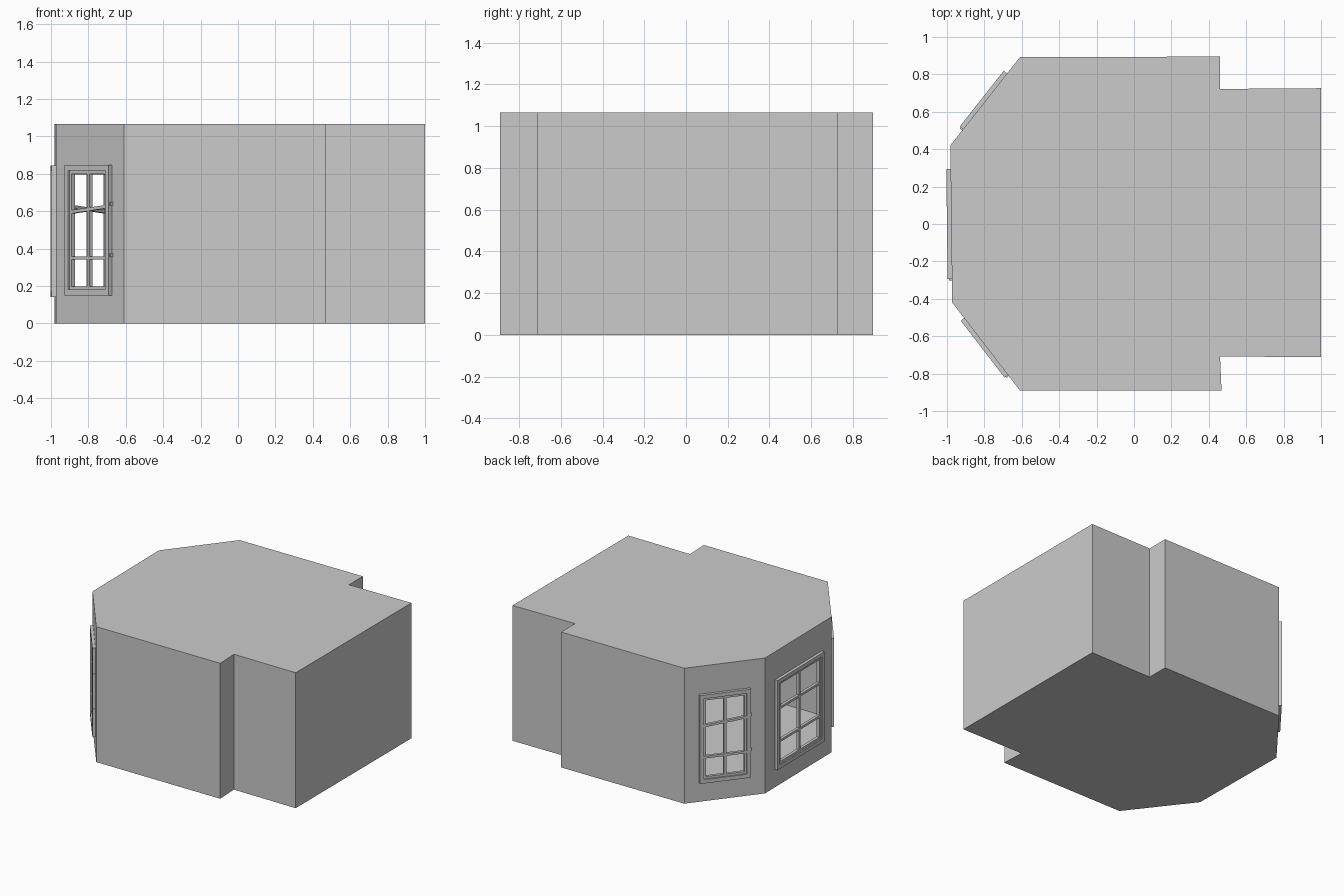
import bpy, bmesh
from mathutils import Vector, Matrix

if "Cube" in bpy.data.objects:
    bpy.data.objects.remove(bpy.data.objects["Cube"])

H = 1.065
# Footprint, counter-clockwise from the front left corner
OUTLINE = [(-0.61, -0.89), (0.468, -0.89), (0.46, -0.708), (1.0, -0.712),
           (1.0, 0.726), (0.46, 0.722), (0.46, 0.895), (-0.61, 0.892),
           (-0.982, 0.42), (-0.972, -0.42)]
# wall index: (half width of casing, bottom, top, rise of upper bar)
WINDOWS = {7: (0.19, 0.15, 0.845, 0.03),
           8: (0.295, 0.14, 0.845, 0.0),
           9: (0.192, 0.15, 0.847, 0.03)}
CASING, SASH, BAR = 0.03, 0.018, 0.018


def finish(name, bm):
    me = bpy.data.meshes.new(name)
    bm.to_mesh(me)
    bm.free()
    ob = bpy.data.objects.new(name, me)
    bpy.context.collection.objects.link(ob)
    return ob


def wall_frame(i):
    """Local axes of a wall: x along, y up, z outward, origin at its base middle."""
    a = Vector((*OUTLINE[i], 0))
    b = Vector((*OUTLINE[(i + 1) % len(OUTLINE)], 0))
    d = (b - a).normalized()
    up = Vector((0, 0, 1))
    m = Matrix((d, up, d.cross(up))).transposed().to_4x4()
    m.translation = (a + b) / 2
    return m, (b - a).length / 2


def box(bm, x0, x1, y0, y1, z0, z1, skew=0.0):
    geo = bmesh.ops.create_cube(bm, size=1)
    for v in geo['verts']:
        c = v.co
        right = c.x + 0.5
        v.co = ((x0 + x1) / 2 + c.x * (x1 - x0),
                (y0 + y1) / 2 + c.y * (y1 - y0) + skew * right,
                (z0 + z1) / 2 + c.z * (z1 - z0))


def border(bm, hw, z0, z1, w, d0, d1):
    box(bm, -hw, -hw + w, z0, z1, d0, d1)
    box(bm, hw - w, hw, z0, z1, d0, d1)
    box(bm, -hw + w, hw - w, z0, z0 + w, d0, d1)
    box(bm, -hw + w, hw - w, z1 - w, z1, d0, d1)


# Room shell: floor, ceiling and walls, with openings in the bay
bm = bmesh.new()
low = [bm.verts.new((x, y, 0)) for x, y in OUTLINE]
high = [bm.verts.new((x, y, H)) for x, y in OUTLINE]
bm.faces.new(low[::-1])
bm.faces.new(high)
for i in range(len(OUTLINE)):
    j = (i + 1) % len(OUTLINE)
    outer = [low[i], low[j], high[j], high[i]]
    if i not in WINDOWS:
        bm.faces.new(outer)
        continue
    m, _ = wall_frame(i)
    hw, z0, z1, _ = WINDOWS[i]
    c = CASING / 2
    corners = [(-hw + c, z0 + c), (hw - c, z0 + c), (hw - c, z1 - c), (-hw + c, z1 - c)]
    inner = [bm.verts.new(m @ Vector((x, z, 0))) for x, z in corners]
    for k in range(4):
        n = (k + 1) % 4
        bm.faces.new((outer[k], outer[n], inner[n], inner[k]))
finish("room_shell", bm)

# Bay windows: casing, sash, glazing bars and hinge stubs
for (i, (hw, z0, z1, rise)), name in zip(WINDOWS.items(), ("back", "centre", "front")):
    m, _ = wall_frame(i)
    bm = bmesh.new()
    border(bm, hw, z0, z1, CASING, -0.012, 0.023)
    border(bm, hw - CASING, z0 + CASING, z1 - CASING, SASH, -0.01, 0.013)
    box(bm, -BAR / 2, BAR / 2, z0 + CASING, z1 - CASING, -0.008, 0.012)
    for z, skew in ((0.35, 0.0), (0.61 - rise / 2, rise)):
        box(bm, -hw + CASING, hw - CASING, z - BAR / 2, z + BAR / 2, -0.008, 0.014, skew)
        zs = z + skew + 0.015
        box(bm, hw - CASING, hw + 0.008, zs - 0.009, zs + 0.009, 0.0, 0.016)
    ob = finish(name + "_window", bm)
    ob.matrix_world = m
